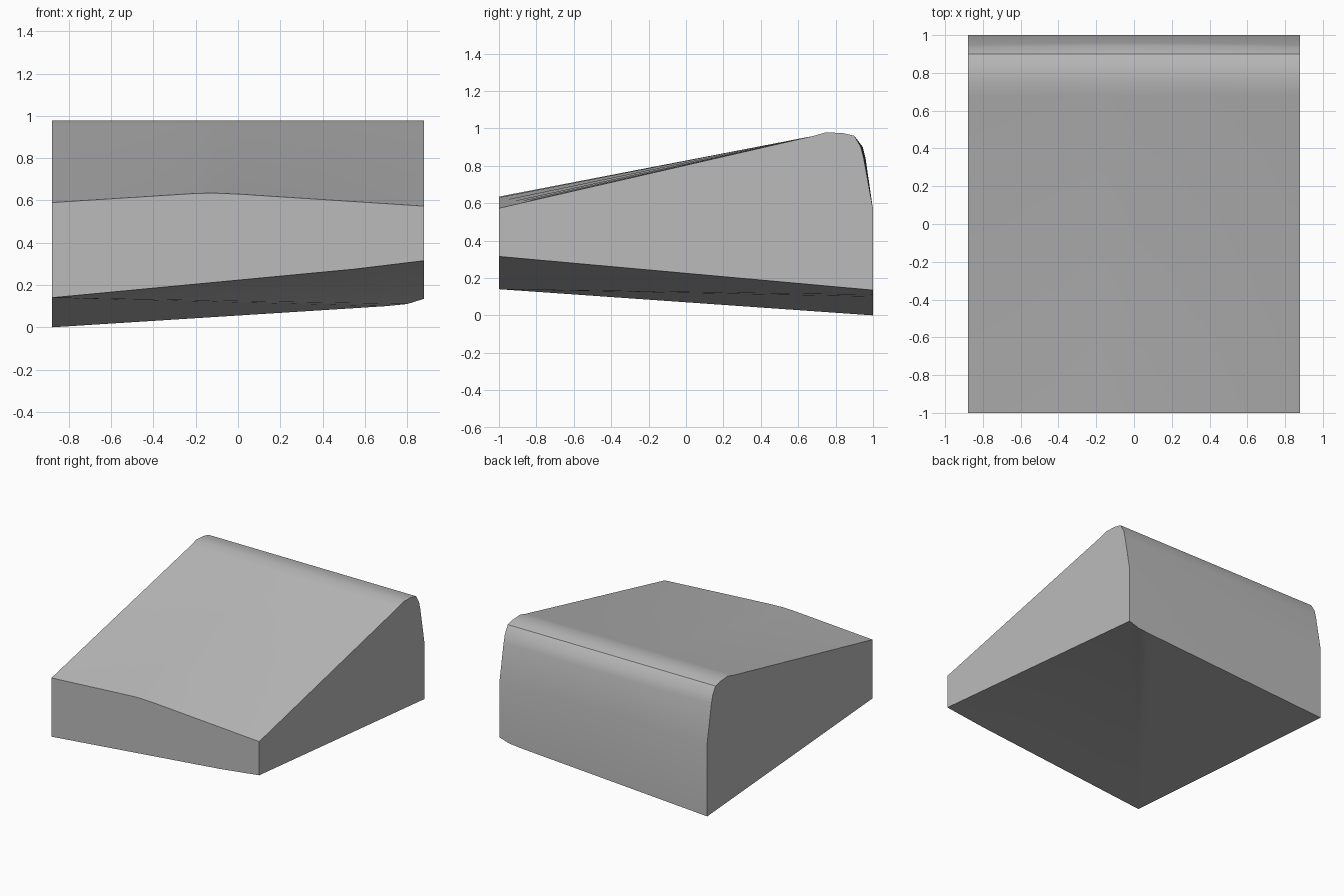
import bpy, bmesh

cube = bpy.data.objects.get("Cube")
if cube:
    bpy.data.objects.remove(cube, do_unlink=True)

HALF_WIDTH = 0.88


def interpolate(points, x):
    """Height of a polyline at x."""
    for (x0, z0), (x1, z1) in zip(points, points[1:]):
        if x <= x1:
            return z0 + (z1 - z0) * (x - x0) / (x1 - x0)
    return points[-1][1]


# Edge heights along the width
front_top = [(-0.88, 0.59), (-0.2, 0.633), (-0.12, 0.635), (0, 0.63), (0.88, 0.573)]
front_bottom = [(-0.88, 0.14), (0.55, 0.275), (0.88, 0.315)]
back_bottom = [(-0.88, 0.0), (0.7, 0.1), (0.8, 0.11), (0.88, 0.135)]
stations = [-0.88, -0.5, -0.2, -0.12, 0, 0.3, 0.55, 0.7, 0.8, 0.88]


def section(x):
    """Open outline from the front bottom, over the top, to the back bottom."""
    bulge = 0.01 * (1 - (x / HALF_WIDTH) ** 2)
    return [
        (-1, interpolate(front_bottom, x)),
        (-1, interpolate(front_top, x)),
        (0.68, 0.959),
        (0.75, 0.979),
        (0.84, 0.974),
        (0.9, 0.96),
        (0.935 + bulge, 0.9),
        (0.95 + bulge, 0.84),
        (1, 0.565),
        (1, interpolate(back_bottom, x)),
    ]


bm = bmesh.new()
rows = [[bm.verts.new((x, y, z)) for y, z in section(x)] for x in stations]

# Front, top and rounded back
for a, b in zip(rows, rows[1:]):
    for i in range(len(a) - 1):
        bm.faces.new((a[i], b[i], b[i + 1], a[i + 1]))

# Flat sides
bm.faces.new(rows[0])
bm.faces.new(rows[-1])

# Underside, folded along its diagonal
for a, b in zip(rows, rows[1:]):
    bm.faces.new((rows[0][0], a[-1], b[-1]))
    bm.faces.new((rows[-1][-1], a[0], b[0]))
bmesh.ops.recalc_face_normals(bm, faces=bm.faces)

mesh = bpy.data.meshes.new("sloped_block")
bm.to_mesh(mesh)
bm.free()
block = bpy.data.objects.new("sloped_block", mesh)
bpy.context.collection.objects.link(block)

# Plain grey
grey = bpy.data.materials.new("plain_grey")
grey.use_nodes = True
colour = (0.5, 0.5, 0.5, 1)
grey.diffuse_color = colour
grey.node_tree.nodes["Principled BSDF"].inputs["Base Color"].default_value = colour
mesh.materials.append(grey)

# Soft lip, crisp outer edges
bpy.context.view_layer.objects.active = block
block.select_set(True)
bpy.ops.object.shade_smooth_by_angle(angle=0.52)
